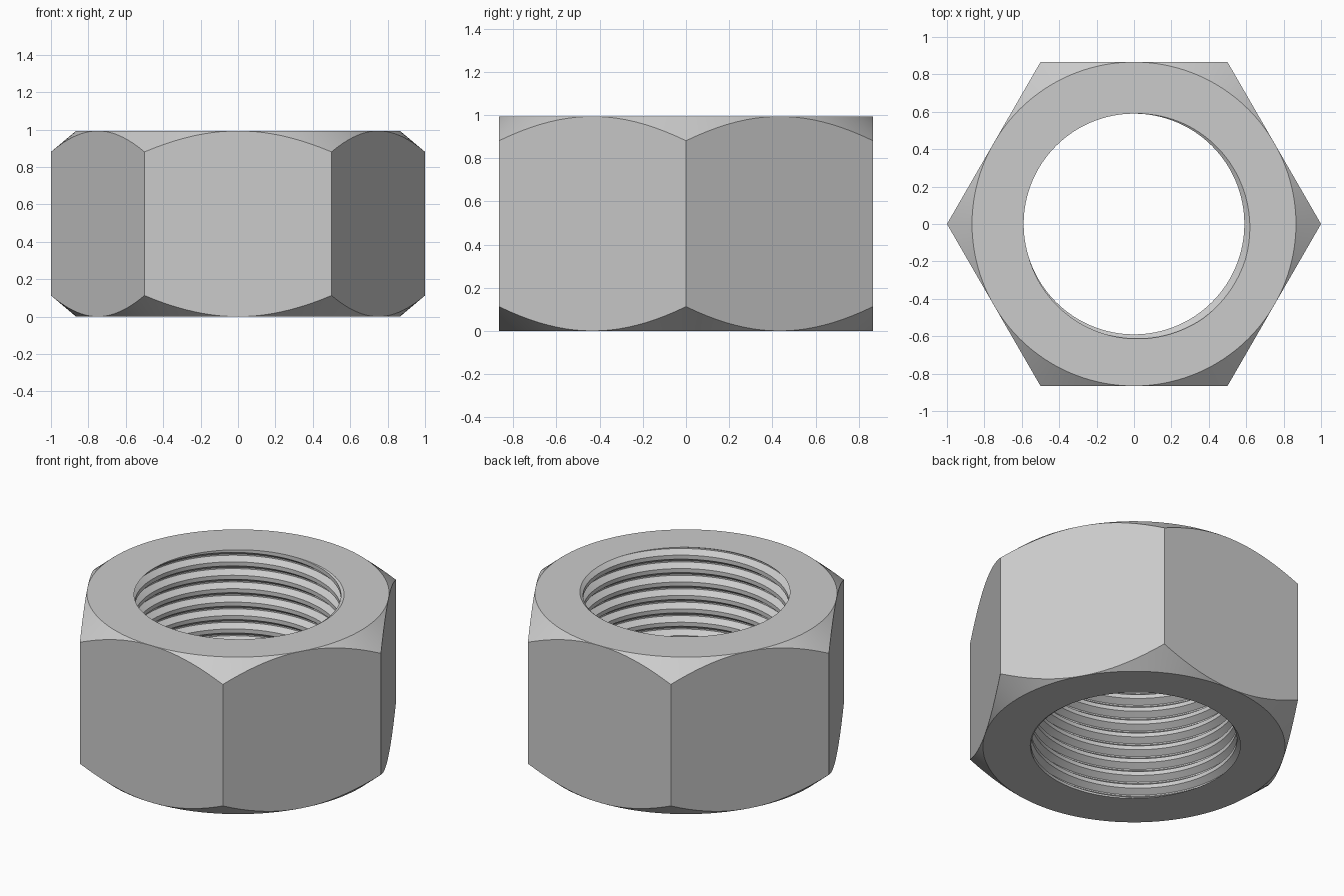
import bpy, bmesh
from math import cos, sin, pi, radians, floor

old = bpy.data.objects.get("Cube")
if old:
    bpy.data.objects.remove(old, do_unlink=True)

H = 0.993            # height
FLAT = 0.866         # distance from axis to each flat
SLOPE = 0.84         # chamfer drop per unit of radius
BORE, DEPTH = 0.59, 0.035
TURNS = 11.7
PITCH = H / TURNS
STEPS = 120          # divisible by six so that columns land on corners

# One thread period: (phase, groove depth); the root is centred on phase 0.5
PROFILE = [(0.15, 0), (0.45, 1), (0.55, 1), (0.85, 0)]
START = 0.5 - TURNS - 0.1    # puts the root at the wanted angle on the top face


def groove(phase):
    f = phase - floor(phase)
    return DEPTH * max(0, min(1, (0.35 - abs(f - 0.5)) / 0.3))


def column(i):
    """Closed section of the nut at one angle, as 3D points."""
    t = i / STEPS
    a = 2 * pi * t
    section = []
    # threaded bore, trimmed by the end planes
    for k in range(-2, int(TURNS) + 5):
        for phase, _ in PROFILE:
            z = (k + phase - START + t + floor(START)) * PITCH
            z = max(0, min(H, z))
            section.append((BORE + groove(z / PITCH + START - t), z))
    # end face, chamfer, hexagon side, chamfer, end face
    corner = FLAT / cos(a % (pi / 3) - pi / 6)
    drop = (corner - FLAT) * SLOPE
    section += [(FLAT, H), (corner, H - drop), (corner, drop), (FLAT, 0)]
    return [(r * cos(a), r * sin(a), z) for r, z in section]


# Sweep the section round the axis and weld the helical seam
bm = bmesh.new()
cols = [[bm.verts.new(p) for p in column(i)] for i in range(STEPS + 1)]
for a, b in zip(cols, cols[1:]):
    for j in range(len(a)):
        n = (j + 1) % len(a)
        bm.faces.new((a[j], b[j], b[n], a[n]))
bmesh.ops.remove_doubles(bm, verts=bm.verts, dist=0.0002)
bmesh.ops.dissolve_degenerate(bm, edges=bm.edges, dist=0.0001)
bmesh.ops.recalc_face_normals(bm, faces=bm.faces)
mesh = bpy.data.meshes.new("hex_nut")
bm.to_mesh(mesh)
bm.free()

nut = bpy.data.objects.new("hex_nut", mesh)
bpy.context.collection.objects.link(nut)

# Plain grey metal
steel = bpy.data.materials.new("light_grey")
steel.use_nodes = True
grey = (0.6, 0.6, 0.6, 1)
steel.diffuse_color = grey
steel.node_tree.nodes["Principled BSDF"].inputs["Base Color"].default_value = grey
mesh.materials.append(steel)

bpy.ops.object.select_all(action="DESELECT")
nut.select_set(True)
bpy.context.view_layer.objects.active = nut
bpy.ops.object.shade_smooth_by_angle(angle=radians(25))
